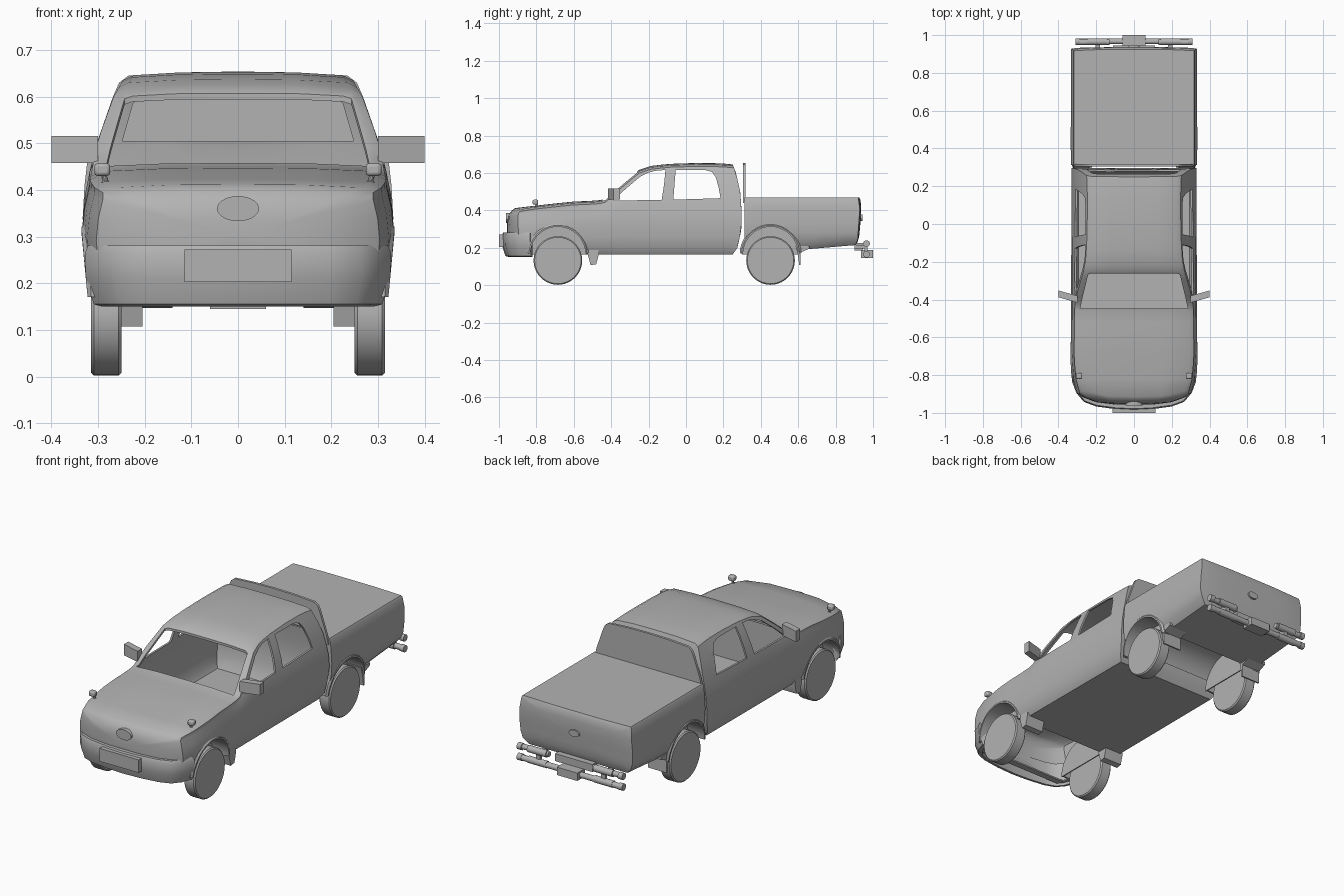
import bpy, bmesh, math
from mathutils import Vector

if "Cube" in bpy.data.objects:
    bpy.data.objects.remove(bpy.data.objects["Cube"])


def lerp_table(tab, v):
    if v <= tab[0][0]:
        return tab[0][1]
    for (a, p), (b, q) in zip(tab, tab[1:]):
        if v <= b:
            return p + (q - p) * (v - a) / (b - a)
    return tab[-1][1]


grey = bpy.data.materials.new("mid_grey")
grey.diffuse_color = (.45, .45, .45, 1)
grey.use_nodes = True
grey.node_tree.nodes["Principled BSDF"].inputs["Base Color"].default_value = grey.diffuse_color


def finish(name, bm):
    bmesh.ops.recalc_face_normals(bm, faces=bm.faces[:])
    me = bpy.data.meshes.new(name)
    bm.to_mesh(me)
    bm.free()
    me.materials.append(grey)
    ob = bpy.data.objects.new(name, me)
    bpy.context.collection.objects.link(ob)
    return ob


def loft(name, rings):
    bm = bmesh.new()
    vs = [[bm.verts.new(p) for p in r] for r in rings]
    n = len(vs[0])
    for a, b in zip(vs, vs[1:]):
        for i in range(n):
            j = (i + 1) % n
            bm.faces.new((a[i], a[j], b[j], b[i]))
    bm.faces.new(vs[0])
    bm.faces.new(vs[-1])
    return finish(name, bm)


def prism_x(name, yz, x0, x1):
    return loft(name, [[(x, y, z) for y, z in yz] for x in (x0, x1)])


def prism_y(name, xz, y0, y1):
    return loft(name, [[(x, y, z) for x, z in xz] for y in (y0, y1)])


def box(name, x0, x1, y0, y1, z0, z1):
    return prism_x(name, [(y0, z0), (y1, z0), (y1, z1), (y0, z1)], x0, x1)


def cyl_x(name, x0, x1, y, z, r, n=40, bevel=0):
    radii = [(x0, r - bevel), (x0 + bevel, r), (x1 - bevel, r), (x1, r - bevel)] if bevel else [(x0, r), (x1, r)]
    return loft(name, [[(x, y + q * math.cos(math.tau * i / n), z + q * math.sin(math.tau * i / n))
                        for i in range(n)] for x, q in radii])


def apply(ob, mod):
    bpy.context.view_layer.objects.active = ob
    bpy.ops.object.modifier_apply(modifier=mod.name)


def cut(ob, cutters):
    for c in cutters:
        m = ob.modifiers.new("cut", 'BOOLEAN')
        m.operation, m.solver, m.object = 'DIFFERENCE', 'EXACT', c
        apply(ob, m)
        bpy.data.objects.remove(c)


def mirror_half(half):
    return half + [(-x, z) for x, z in reversed(half) if x > 0]


# ---------- cab and hood shell ----------
TOP = [(-.92, .412), (-.83, .422), (-.7, .437), (-.6, .447), (-.47, .452), (-.43, .462), (-.39, .50),
       (-.32, .56), (-.25, .617), (-.19, .637), (-.1, .648), (.05, .653), (.18, .652), (.26, .645)]
WIDTH = [(-.92, .91), (-.83, .965), (-.7, 1), (.3, .99)]
TUMBLE = [(.42, .318), (.5, .304), (.6, .268), (.64, .246)]
NOSE = [(.16, -.945), (.28, -.957), (.36, -.955), (.39, -.943), (.415, -.91)]
REAR = [(.165, .25), (.2, .275), (.3, .297), (.4, .297), (.5, .29), (.6, .267), (.65, .248)]


def section(y):
    zt, w = lerp_table(TOP, y), lerp_table(WIDTH, y)
    belt = min(.44, zt - .035)
    half = [(x * w, .165 + (belt - .165) * s) for x, s in
            ((.30, 0), (.321, .12), (.329, .35), (.334, .6), (.329, .82), (.319, 1))]
    zs = zt - .018
    for t in (.35, .7, 1):
        z = belt + (zs - belt) * t
        half.append((lerp_table(TUMBLE, z) * w, z))
    x = half[-1][0]
    half += [(x - .022, zt - .007), (x * .5, zt - .001), (0, zt)]
    return mirror_half(half)


def cap(ring, centre, fy):
    out = []
    for s in (1, .88, .65, .35, .08):
        pts = [(x * s, centre + (z - centre) * s) for x, z in ring]
        out.append([(x, fy(x, z), z) for x, z in pts])
    return out


nose = cap(section(-.92), .3, lambda x, z: lerp_table(NOSE, z) + .1 * x * x + 6 * x ** 4)
rear = cap(section(.26), .4, lambda x, z: lerp_table(REAR, z))
stations = (-.82, -.75, -.68, -.6, -.52, -.46, -.43, -.39, -.34, -.29, -.25, -.22, -.19, -.14, -.08, .05, .15, .21)
body = loft("cab_body", nose[::-1] + [[(x, y, z) for x, z in section(y)] for y in stations] + rear)
m = body.modifiers.new("shell", 'SOLIDIFY')
m.thickness, m.offset = .01, -1
apply(body, m)

ARCH_Z, ARCH_R, FRONT_Y, REAR_Y = .165, .15, -.685, .452
ws = [(-.285, -.447), (.285, -.447), (.275, -.40), (.243, -.268), (.225, -.262),
      (-.225, -.262), (-.243, -.268), (-.275, -.40)]
cut(body, [
    cyl_x("arch_cutter", -.5, .5, FRONT_Y, ARCH_Z, ARCH_R),
    box("engine_bay_cutter", -.26, .26, -.87, -.52, .1, .2),
    loft("windshield_cutter", [[(x, y, z) for x, y in ws] for z in (.425, .75)]),
    prism_x("front_window_cutter", [(-.39, .452), (-.32, .517), (-.245, .58), (-.2, .602), (-.165, .611),
                                    (-.11, .616), (-.117, .54), (-.13, .456)], -.5, .5),
    prism_x("rear_window_cutter", [(-.068, .457), (-.055, .616), (.10, .616), (.14, .605), (.16, .575),
                                   (.175, .52), (.185, .465)], -.5, .5),
    prism_y("back_window_cutter", [(-.248, .505), (.248, .505), (.225, .585), (.21, .6), (-.21, .6), (-.225, .585)],
            .23, .4)])
box("firewall", -.31, .31, -.52, -.51, .17, .42)

# ---------- load bed with flat cover ----------
TAIL = [(.2, .905), (.24, .925), (.4, .938), (.455, .933), (.47, .925)]


def bed_section(y):
    zb = lerp_table([(.6, .188), (.9, .214)], y)
    return mirror_half([(.29, zb), (.318, zb + .03), (.33, .28), (.333, .34), (.329, .41), (.323, .462),
                        (.318, .47), (.15, .47), (0, .47)])


tail = cap(bed_section(.9), .34, lambda x, z: lerp_table(TAIL, z) - .7 * x ** 4)
bed = loft("load_bed", [[(x, y, z) for x, z in bed_section(y)] for y in (.313, .45, .6, .75, .86)] + tail)
cut(bed, [cyl_x("arch_cutter", -.5, .5, REAR_Y, ARCH_Z, ARCH_R)])

# Bulkhead panel between cab and bed
prism_y("bulkhead", mirror_half([(.318, .44), (.303, .5), (.268, .6), (.255, .63), (.235, .645), (.12, .652),
                                 (0, .654)]), .305, .318)

# ---------- front bumper swept along its plan curve ----------
half = [(0, -.985), (.1, -.98), (.2, -.966), (.265, -.942), (.305, -.895), (.328, -.835)]
path = [Vector((-x, y)) for x, y in half[:0:-1]] + [Vector(p) for p in half]
rings = []
for i, p in enumerate(path):
    t = (path[min(i + 1, len(path) - 1)] - path[max(i - 1, 0)]).normalized()
    inward = Vector((-t.y, t.x))
    rings.append([(p.x + inward.x * d, p.y + inward.y * d, z) for d, z in
                  ((.04, .28), (.007, .281), (0, .265), (.002, .21), (.02, .155), (.04, .15))])
loft("front_bumper", rings)
box("front_plate", -.115, .115, -1.0, -.975, .203, .272)


def oval(name, y0, y1, z, rx, rz):
    prism_y(name, [(rx * math.cos(math.tau * i / 28), z + rz * math.sin(math.tau * i / 28)) for i in range(28)], y0, y1)


oval("nose_oval", -.962, -.93, .36, .045, .027)
oval("tailgate_oval", .92, .944, .36, .03, .018)

# ---------- rear step bumper ----------
box("tow_block", -.06, .06, .935, 1.0, .145, .187)
box("rear_bracket", -.11, .11, .90, .945, .185, .225)
cyl_x("lower_bar", -.31, .31, .967, .165, .015, 20)

# ---------- parts repeated left and right ----------
for s, side in ((1, "left"), (-1, "right")):
    for y, end in ((FRONT_Y, "front"), (REAR_Y, "rear")):
        cyl_x(f"{end}_wheel_{side}", *sorted((s * .25, s * .315)), y, .132, .13, 40, .006)
        # Inner wall of the wheel well
        prism_x(f"{end}_wheel_well_{side}", [(y + .153 * math.cos(math.pi * i / 20),
                                              ARCH_Z + .153 * math.sin(math.pi * i / 20)) for i in range(21)],
                s * .222, s * .228)
        # Wheel arch lip
        arc = []
        for i in range(21):
            ang = math.radians(2 + 176 * i / 20)
            bulge = .322 + .014 * math.sin(ang)
            arc.append([(s * x, y + r * math.cos(ang), ARCH_Z + r * math.sin(ang)) for x, r in
                        ((.225, .147), (bulge, .147), (bulge, .155), (bulge - .008, .165), (.225, .153))])
        loft(f"{end}_arch_lip_{side}", arc)
    prism_x(f"front_mud_flap_{side}", [(-.535, .2), (-.51, .107), (-.48, .112), (-.465, .168), (-.47, .2)],
            s * .205, s * .315)
    prism_x(f"rear_mud_flap_{side}", [(.585, .21), (.598, .165), (.605, .108), (.613, .108), (.612, .175), (.66, .195),
                                      (.66, .21)], s * .205, s * .315)
    # Door mirror
    loft(f"door_mirror_{side}", [[(s * x, y + dy, z) for dy, z in
                                 ((-.018, .458), (.018, .458), (.018, .516), (-.018, .516))]
                                for x, y in ((.30, -.398), (.4, -.37))])
    # Small hood mirror on a stalk
    loft(f"hood_mirror_stalk_{side}", [[(s * (cx + r * math.cos(math.tau * i / 10)),
                                         -.80 + r * math.sin(math.tau * i / 10), z) for i in range(10)]
                                       for cx, z, r in ((.28, .402, .016), (.282, .414, .012), (.284, .42, .006),
                                                        (.29, .44, .006))])
    head = box(f"hood_mirror_head_{side}", s * .274, s * .308, -.82, -.79, .43, .457)
    bv = head.modifiers.new("bevel", 'BEVEL')
    bv.width, bv.segments = .007, 2
    # Rear bumper tubes and sleeves
    cyl_x(f"upper_bar_{side}", s * .13, s * .31, .962, .222, .014, 20)
    for z, row in ((.165, "lower"), (.222, "upper")):
        cyl_x(f"{row}_sleeve_{side}", s * .14, s * .25, .965, z, .018, 20)
        cyl_x(f"{row}_end_cap_{side}", s * .285, s * .31, .965, z, .018, 20)
    box(f"bar_strut_{side}", s * .18, s * .205, .90, .965, .195, .215)
    box(f"bar_link_{side}", s * .18, s * .205, .955, .97, .165, .222)

# Smooth curved surfaces while keeping hard edges
bpy.ops.object.select_all(action='DESELECT')
for ob in bpy.context.scene.objects:
    ob.select_set(True)
    bpy.context.view_layer.objects.active = ob
bpy.ops.object.shade_smooth_by_angle(angle=math.radians(32))
